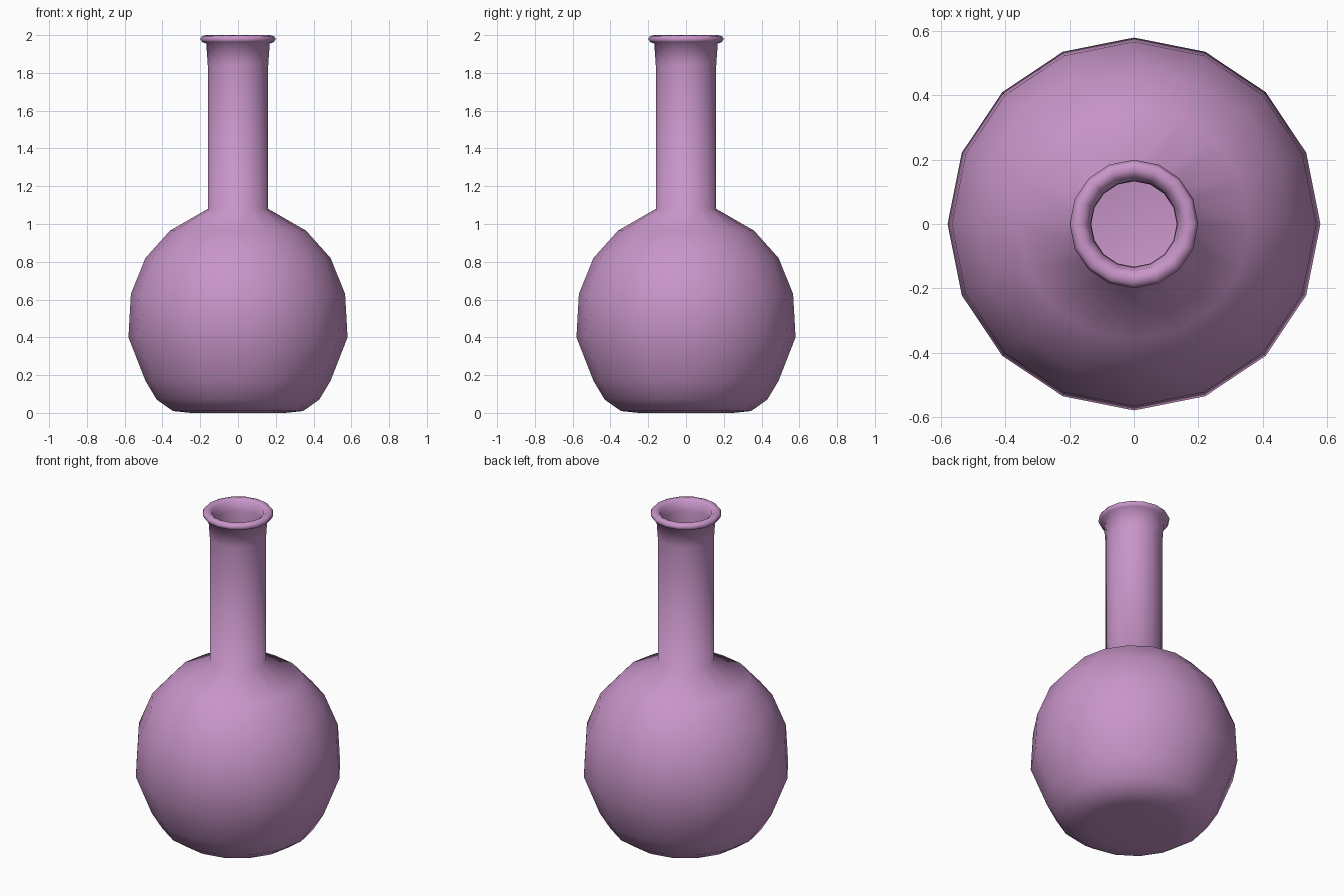
import bpy, bmesh, math

if "Cube" in bpy.data.objects:
    bpy.data.objects.remove(bpy.data.objects["Cube"])

SIDES = 16

# Half-section (radius, height): outside from base to lip, then back down inside
outer = [(0.25, 0.0), (0.345, 0.01), (0.43, 0.07), (0.49, 0.17), (0.58, 0.40),
         (0.567, 0.63), (0.49, 0.82), (0.36, 0.965), (0.16, 1.08), (0.16, 1.84),
         (0.168, 1.955)]
lip = [(0.19, 1.963), (0.2, 1.98), (0.19, 1.995), (0.168, 2.0), (0.145, 1.985)]
inner = [(0.135, 1.93), (0.133, 1.84), (0.133, 1.06), (0.34, 0.93), (0.46, 0.80),
         (0.535, 0.62), (0.548, 0.40), (0.46, 0.18), (0.41, 0.10), (0.33, 0.05)]


def lathe(name, profile, sides):
    """Spin a profile around z and cap both ends."""
    bm = bmesh.new()
    rings = []
    for r, z in profile:
        rings.append([bm.verts.new((r * math.cos(2 * math.pi * i / sides),
                                    r * math.sin(2 * math.pi * i / sides), z))
                      for i in range(sides)])
    for a, b in zip(rings, rings[1:]):
        for i in range(sides):
            j = (i + 1) % sides
            bm.faces.new((a[i], a[j], b[j], b[i]))
    bm.faces.new(rings[0][::-1])
    bm.faces.new(rings[-1])
    for f in bm.faces:
        f.smooth = True
    mesh = bpy.data.meshes.new(name)
    bm.to_mesh(mesh)
    bm.free()
    obj = bpy.data.objects.new(name, mesh)
    bpy.context.collection.objects.link(obj)
    return obj


# Hollow round-bottomed flask
flask = lathe("flask", outer + lip + inner, SIDES)

# Mauve finish
mauve = bpy.data.materials.new("mauve")
mauve.diffuse_color = (0.58, 0.30, 0.58, 1.0)
mauve.use_nodes = True
mauve.node_tree.nodes["Principled BSDF"].inputs["Base Color"].default_value = mauve.diffuse_color
flask.data.materials.append(mauve)
